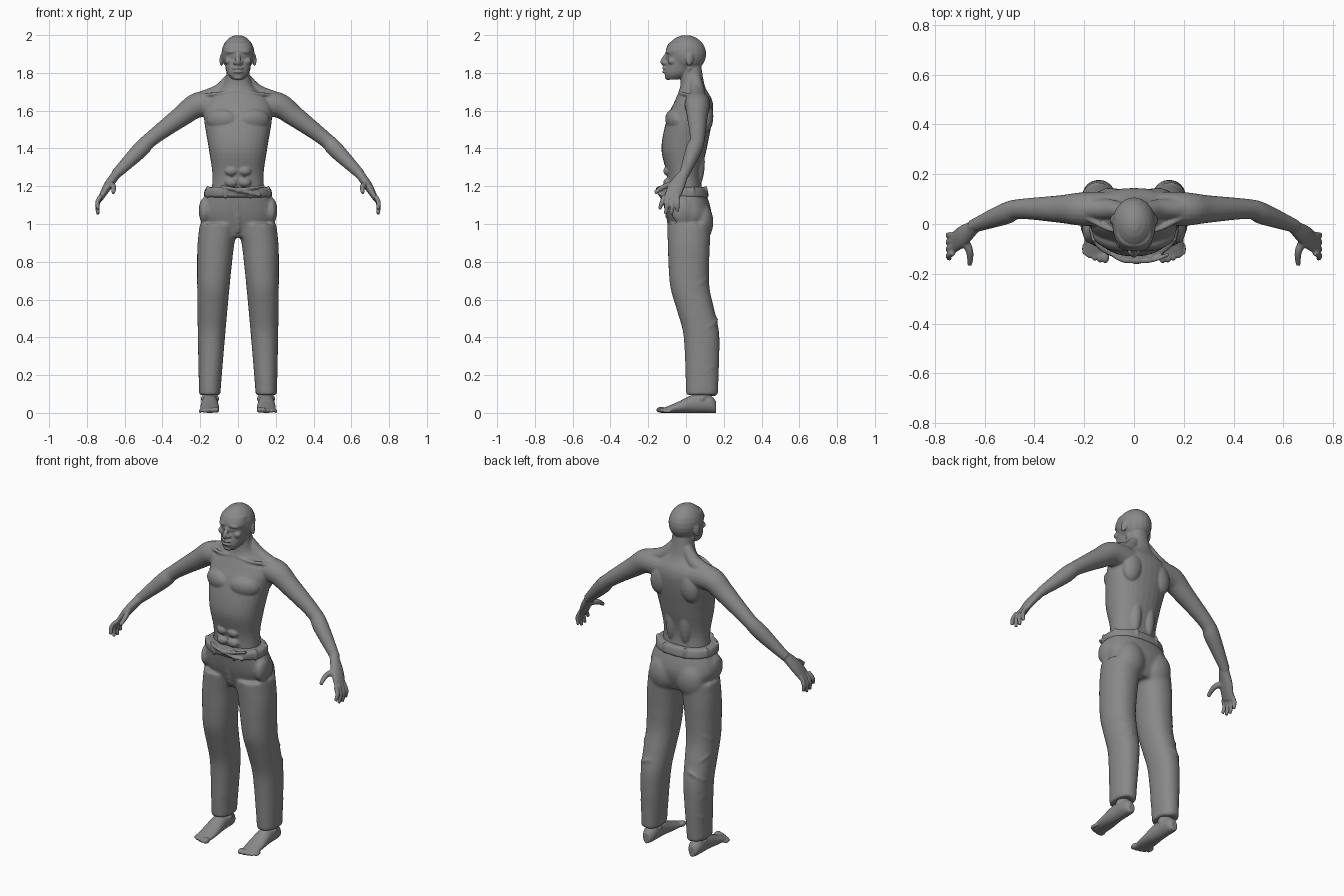
import bpy
import bmesh
import math
from mathutils import Vector, Matrix, Euler

cube = bpy.data.objects.get("Cube")
if cube:
    bpy.data.objects.remove(cube, do_unlink=True)

X, Y, Z = Vector((1, 0, 0)), Vector((0, 1, 0)), Vector((0, 0, 1))
MIRROR = (1, -1)
GREY = (0.25, 0.25, 0.25, 1)

grey = bpy.data.materials.new("plain grey")
grey.use_nodes = True
grey.diffuse_color = GREY
grey.node_tree.nodes["Principled BSDF"].inputs["Base Color"].default_value = GREY


def lerp(start, end, t):
    return start + (end - start) * t


def smooth_rows(rows, steps=6):
    """Catmull-Rom interpolation between rows of numbers."""
    result = []
    last = len(rows) - 1
    for i in range(last):
        before, here = rows[max(i - 1, 0)], rows[i]
        after, beyond = rows[i + 1], rows[min(i + 2, last)]
        for step in range(steps):
            t = step / steps
            result.append([
                b + t / 2 * (c - a + t * (2 * a - 5 * b + 4 * c - d + t * (3 * (b - c) + d - a)))
                for a, b, c, d in zip(before, here, after, beyond)])
    result.append(list(rows[last]))
    return result


def loft(bm, rows, side=Y, normal=None, power=2, count=32):
    """Closed skin through rounded sections: x, y, z, half width, half depth."""
    rows = smooth_rows(rows)
    centres = [Vector(row[:3]) for row in rows]
    rings = []
    for i, (centre, row) in enumerate(zip(centres, rows)):
        ahead, behind = centres[min(i + 1, len(rows) - 1)], centres[max(i - 1, 0)]
        along = normal or (ahead - behind).normalized()
        across = (side - along * side.dot(along)).normalized()
        other = along.cross(across)
        ring = []
        for k in range(count):
            angle = math.tau * k / count
            c, s = math.cos(angle), math.sin(angle)
            c = math.copysign(abs(c) ** (2 / power), c)
            s = math.copysign(abs(s) ** (2 / power), s)
            ring.append(bm.verts.new(centre + across * c * row[3] + other * s * row[4]))
        rings.append(ring)
    for lower, upper in zip(rings, rings[1:]):
        for k in range(count):
            n = (k + 1) % count
            bm.faces.new((lower[k], lower[n], upper[n], upper[k]))
    bm.faces.new(rings[0])
    bm.faces.new(rings[-1])


def tube(bm, points, sign=1):
    """Round limb through points given as x, y, z, radius."""
    loft(bm, [(sign * x, y, z, radius, radius) for x, y, z, radius in points], count=20)


def slab(bm, sections):
    """Upright trunk from sections given as height, half width, front, back."""
    loft(bm, [(0, (front + back) / 2, z, width, (back - front) / 2)
              for z, width, front, back in sections], X, Z, power=2.25)


def blob(bm, at, size, turn=(0, 0, 0)):
    matrix = Matrix.LocRotScale(Vector(at), Euler(turn), Vector(size))
    bmesh.ops.create_uvsphere(bm, u_segments=20, v_segments=12, radius=1, matrix=matrix)


def pair(bm, at, size, turn=(0, 0, 0)):
    """Mirrored left and right blobs."""
    for sign in MIRROR:
        blob(bm, (sign * at[0], at[1], at[2]), size, (turn[0], sign * turn[1], sign * turn[2]))


def finish(name, bm, voxel, passes):
    """Fuse the overlapping shapes into one soft surface."""
    bmesh.ops.recalc_face_normals(bm, faces=bm.faces)
    mesh = bpy.data.meshes.new(name)
    bm.to_mesh(mesh)
    bm.free()
    mesh.materials.append(grey)
    mesh.shade_smooth()
    obj = bpy.data.objects.new(name, mesh)
    bpy.context.collection.objects.link(obj)
    fuse = obj.modifiers.new("fuse", 'REMESH')
    fuse.mode = 'VOXEL'
    fuse.voxel_size = voxel
    fuse.use_smooth_shade = True
    soften = obj.modifiers.new("soften", 'SMOOTH')
    soften.factor = 0.5
    soften.iterations = passes


def add_torso(bm):
    slab(bm, [(1.1, .15, -.1, .1), (1.25, .135, -.1, .08), (1.4, .155, -.13, .11), (1.56, .18, -.1, .14),
              (1.65, .17, -.06, .14), (1.73, .08, -.03, .1), (1.84, .055, -.03, .08)])
    # Chest, shoulder blades and back muscles
    pair(bm, at=(.085, -.06, 1.55), size=(.085, .045, .06), turn=(.2, 0, .3))
    pair(bm, at=(.095, .1, 1.57), size=(.06, .045, .09), turn=(0, -.2, 0))
    pair(bm, at=(.045, .055, 1.33), size=(.04, .045, .14))
    # Belly muscles
    for height in (1.22, 1.28):
        pair(bm, at=(.035, -.095, height), size=(.035, .025, .025))
    # Neck slopes and collar bones
    for sign in MIRROR:
        tube(bm, [(.04, .05, 1.77, .03), (.1, .06, 1.7, .04), (.2, .06, 1.66, .04)], sign)
        tube(bm, [(.02, -.03, 1.7, .01), (.1, -.02, 1.69, .01), (.2, .03, 1.68, .01)], sign)
        tube(bm, [(.06, .02, 1.83, .01), (.01, -.03, 1.7, .01)], sign)


def add_arm(bm, sign):
    tube(bm, [(.1, .06, 1.63, .07), (.21, .06, 1.63, .067), (.3, .06, 1.57, .055), (.46, .06, 1.45, .04),
              (.52, .04, 1.39, .043), (.65, -.01, 1.26, .026)], sign)
    # Palm
    palm = [(.64, -.01, 1.27, .026, .024), (.69, -.05, 1.2, .043, .023), (.73, -.08, 1.13, .04, .013)]
    loft(bm, [(sign * row[0], *row[1:]) for row in palm])
    # Four spread fingers, the middle ones longest
    for i in range(4):
        base = Vector((.725, lerp(-.115, -.045, i / 3), 1.15))
        tip = Vector((.74, lerp(-.14, -.045, i / 3), 1.05 + .01 * (i - 1.7) ** 2))
        middle = base.lerp(tip, .5) + X * .012
        tube(bm, [(*base, .012), (*middle, .012), (*tip, .009)], sign)
    # Thumb
    tube(bm, [(.69, -.05, 1.21, .02), (.66, -.11, 1.2, .015), (.66, -.165, 1.165, .01)], sign)


def add_head(bm):
    blob(bm, at=(0, 0, 1.9), size=(.088, .107, .1))
    # Face and jaw
    slab(bm, [(1.765, .03, -.1, -.04), (1.8, .058, -.113, .02), (1.88, .076, -.1, .05),
              (1.92, .08, -.107, .05), (1.96, .07, -.09, .05)])
    # Nose with nostrils
    tube(bm, [(0, -.1, 1.9, .011), (0, -.122, 1.86, .014), (0, -.11, 1.845, .012)])
    pair(bm, at=(.015, -.11, 1.854), size=(.012, .014, .01))
    # Lips and chin
    for height in (1.806, 1.825):
        blob(bm, at=(0, -.107, height), size=(.03, .02, .008))
    blob(bm, at=(0, -.095, 1.776), size=(.026, .018, .014))
    # Eyes, brows and cheekbones
    pair(bm, at=(.032, -.083, 1.889), size=(.015, .016, .01))
    pair(bm, at=(.033, -.092, 1.912), size=(.03, .016, .009), turn=(0, .1, .25))
    pair(bm, at=(.05, -.076, 1.862), size=(.022, .022, .018))
    # Ears
    pair(bm, at=(.087, .02, 1.87), size=(.009, .02, .034), turn=(-.2, 0, .35))


def add_trouser_leg(bm, sign):
    # Tapers down, swinging back below the knee
    rows = []
    for i in range(9):
        t = i / 8
        swing = min(max((t - .3) / .4, 0), 1)
        swing = swing * swing * (3 - 2 * swing)
        rows.append((sign * (.1 + .05 * math.sqrt(t)), lerp(.015, .085, swing), lerp(1, .095, t),
                     lerp(.103, .056, t), lerp(.115, .084, t)))
    loft(bm, rows, X, Z, power=2.2)
    # Slanted cloth folds riding on the lower leg
    for i, (x, y, z, width, depth) in enumerate(rows[3:]):
        slant = .35 * (-1) ** i
        blob(bm, at=(x, y, z + .03), size=(width + .006, depth + .004, .012), turn=(slant, sign * slant, 0))


def add_foot(bm, sign):
    # Sections along the sole: y, half width, height
    sole = [(.16, .02, .06), (.13, .037, .09), (.05, .043, .1), (-.05, .05, .055), (-.13, .045, .022)]
    loft(bm, [(sign * .15, y, height / 2, width, height / 2) for y, width, height in sole], X, -Y)
    # Ankle and its side bones
    tube(bm, [(.148, .09, .04, .04), (.148, .09, .17, .04)], sign)
    for inset in (-.036, .036):
        blob(bm, at=(sign * (.148 + inset), .085, .075), size=(.012, .016, .016))
    # Toes shrink outward
    for i in range(5):
        radius = lerp(.016, .009, i / 4)
        blob(bm, at=(sign * lerp(.115, .2, i / 4), lerp(-.132, -.1, (i / 4) ** 2), radius),
             size=(radius, .026, radius))


# Bare upper body
body = bmesh.new()
add_torso(body)
add_head(body)
for sign in MIRROR:
    add_arm(body, sign)
finish("upper_body", body, voxel=.0055, passes=2)

# Trousers: hips, seat, pockets, legs and front seam
trousers = bmesh.new()
slab(trousers, [(1.18, .165, -.13, .1), (1.05, .2, -.105, .135), (.93, .14, -.06, .1)])
pair(trousers, at=(.09, .085, 1.01), size=(.085, .06, .1))
pair(trousers, at=(.178, -.02, 1.07), size=(.03, .06, .07))
for sign in MIRROR:
    add_trouser_leg(trousers, sign)
tube(trousers, [(0, -.118, 1.13, .007), (0, -.1, 1.03, .007), (0, -.08, .95, .006)])
finish("trousers", trousers, voxel=.009, passes=4)

# Belt band with loops
belt = bmesh.new()
slab(belt, [(1.14, .17, -.125, .115), (1.15, .18, -.14, .12), (1.185, .175, -.143, .112), (1.195, .155, -.13, .1)])
for i in range(8):
    angle = math.tau * (i + .5) / 8
    blob(belt, at=(.174 * math.cos(angle), -.014 + .128 * math.sin(angle), 1.168),
         size=(.012, .012, .035), turn=(0, 0, angle))
# Knotted strap with loose ends
blob(belt, at=(.01, -.146, 1.18), size=(.026, .016, .016))
for end, height in ((.12, 1.15), (.14, 1.2), (-.09, 1.2)):
    tube(belt, [(0, -.148, 1.18, .009), (end / 2, -.146, (1.18 + height) / 2, .009), (end, -.122, height, .008)])
finish("belt", belt, voxel=.006, passes=2)

# Feet
for sign, label in zip(MIRROR, ("left", "right")):
    foot = bmesh.new()
    add_foot(foot, sign)
    finish(label + "_foot", foot, voxel=.005, passes=2)
